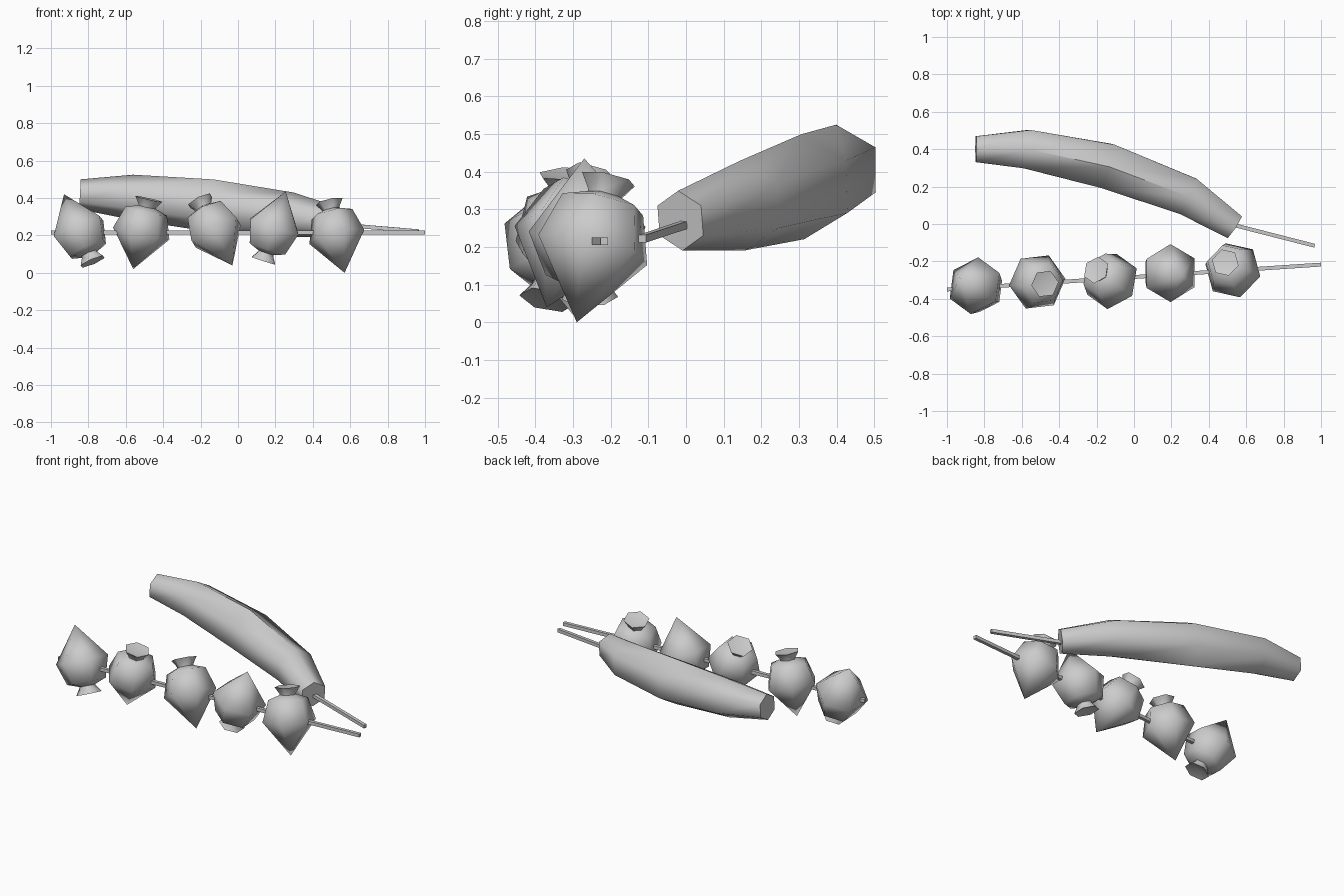
import bpy, bmesh, math
from mathutils import Vector

if "Cube" in bpy.data.objects:
    bpy.data.objects.remove(bpy.data.objects["Cube"])


def loft(name, points, radii, sides, ref, phase=0.0, axis=None, smooth=60):
    """Skin rings of the given radii along a path; radius 0 makes a point."""
    pts = [Vector(p) for p in points]
    bm = bmesh.new()
    rings = []
    for i, (p, r) in enumerate(zip(pts, radii)):
        d = axis or (pts[min(i + 1, len(pts) - 1)] - pts[max(i - 1, 0)]).normalized()
        u = (ref - d * ref.dot(d)).normalized()
        v = d.cross(u)
        if v.y < 0:
            v = -v
        ring = []
        for k in range(sides):
            a = math.radians(phase) + math.tau * k / sides
            ring.append(bm.verts.new(p + r * (math.cos(a) * u + math.sin(a) * v)))
        rings.append(ring)
    for a, b in zip(rings, rings[1:]):
        for k in range(sides):
            j = (k + 1) % sides
            bm.faces.new((a[k], a[j], b[j], b[k]))
    for ring, r in ((rings[0], radii[0]), (rings[-1], radii[-1])):
        if r > 0:
            bm.faces.new(ring)
    bmesh.ops.remove_doubles(bm, verts=bm.verts, dist=1e-5)
    bmesh.ops.recalc_face_normals(bm, faces=bm.faces)
    mesh = bpy.data.meshes.new(name)
    bm.to_mesh(mesh)
    bm.free()
    ob = bpy.data.objects.new(name, mesh)
    bpy.context.collection.objects.link(ob)
    bpy.ops.object.select_all(action='DESELECT')
    ob.select_set(True)
    bpy.context.view_layer.objects.active = ob
    bpy.ops.object.shade_smooth_by_angle(angle=math.radians(smooth))
    return ob


X, Z = Vector((1, 0, 0)), Vector((0, 0, 1))


def strawberry(i, tip, crown, phase):
    """Six-sided berry with a flared leaf cap, from its tip to its crown."""
    tip, crown = Vector(tip), Vector(crown)
    d = (crown - tip).normalized()
    size = (crown - tip).length / 0.40

    def part(name, profile, angle):
        loft(name, [tip + d * s * size for s, r in profile],
             [r for s, r in profile], 6, X, phase, d, angle)
    part(f"strawberry_{i}", [(0, 0), (0.20, 0.155), (0.325, 0.115), (0.352, 0.04)], 80)
    part(f"strawberry_leaf_cap_{i}", [(0.34, 0.048), (0.355, 0.048), (0.395, 0.075), (0.38, 0)], 80)


# Strawberries: tip, crown, turn about the axis
berries = [
    ((-0.93, -0.29, 0.42), (-0.775, -0.37, 0.055), 22),
    ((-0.56, -0.30, 0.02), (-0.475, -0.32, 0.40), 6),
    ((-0.03, -0.37, 0.04), (-0.205, -0.245, 0.39), 20),
    ((0.255, -0.27, 0.435), (0.135, -0.255, 0.06), 30),
    ((0.57, -0.29, 0.0), (0.487, -0.205, 0.385), 45),
]
for i, berry in enumerate(berries, 1):
    strawberry(i, *berry)

# Banana
loft("banana",
     [(-0.845, 0.40, 0.42), (-0.57, 0.40, 0.405), (-0.145, 0.31, 0.36),
      (0.285, 0.15, 0.31), (0.535, -0.015, 0.27)],
     [0.08, 0.12, 0.14, 0.12, 0.08], 6, Z)

# Square wooden sticks
for name, a, b in (("strawberry_stick", (-1, -0.35, 0.215), (1, -0.217, 0.215)),
                   ("banana_stick", (0.48, 0.008, 0.263), (0.965, -0.116, 0.222))):
    loft(name, [a, b], [0.0145, 0.0145], 4, Z, 45)
